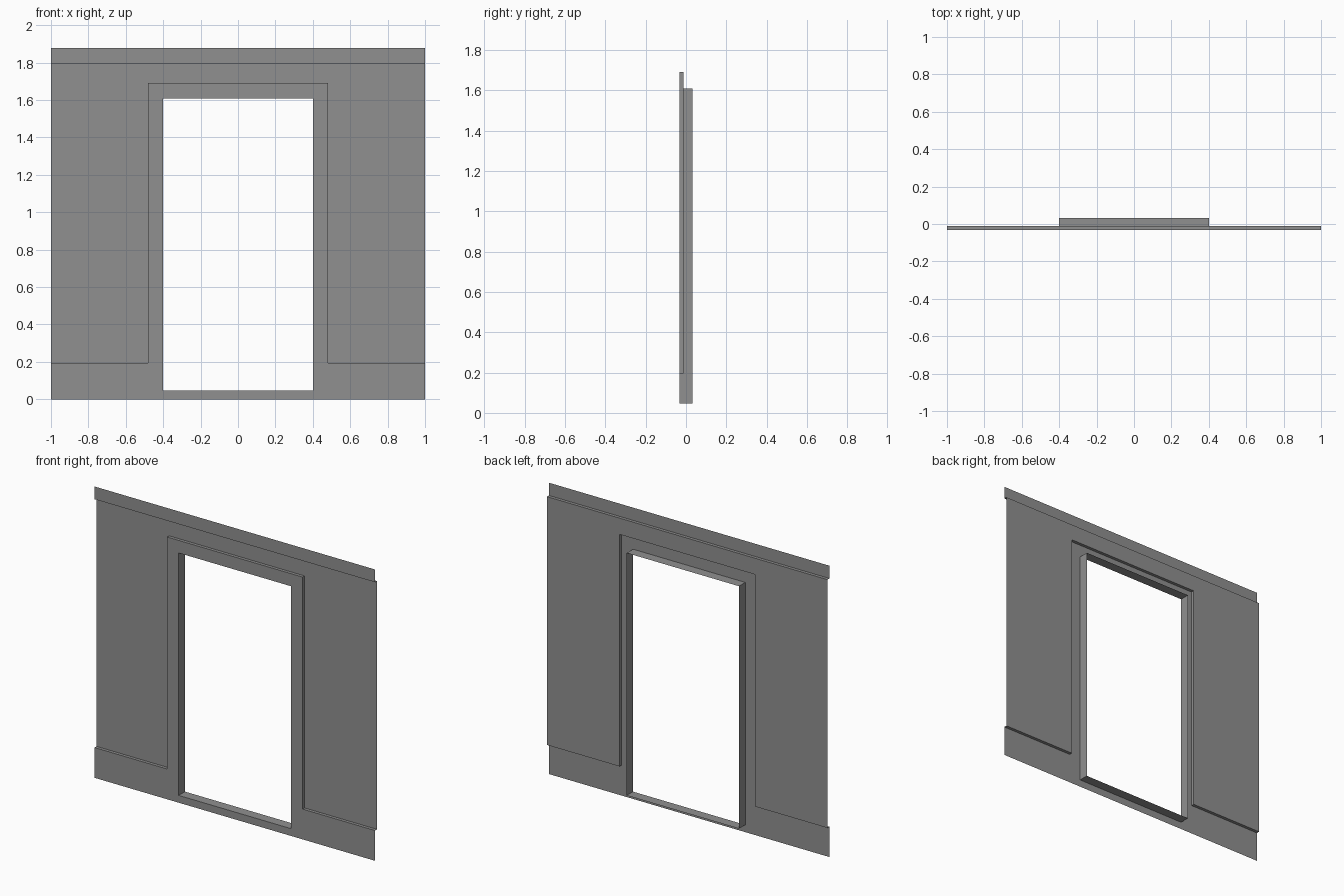
import bpy, bmesh

if "Cube" in bpy.data.objects:
    bpy.data.objects.remove(bpy.data.objects["Cube"])

FRONT, PANEL, BACK = -0.032, -0.012, 0.032   # depth planes
H, CORNICE, BASE = 1.877, 1.795, 0.195       # heights
FX, FZ = 0.482, 1.69                         # outer edge of door surround
DX, DZ0, DZ1 = 0.4, 0.047, 1.609             # door opening

# Dark grey paint
paint = bpy.data.materials.new("dark_grey")
paint.diffuse_color = (0.28, 0.28, 0.28, 1)
paint.use_nodes = True
paint.node_tree.nodes["Principled BSDF"].inputs["Base Color"].default_value = paint.diffuse_color


def half_part(name, sheets=(), ribbons=()):
    """Right half from flat (x, z) outlines and paths swept in depth, mirrored."""
    bm = bmesh.new()
    for outline, y in sheets:
        bm.faces.new([bm.verts.new((x, y, z)) for x, z in outline])
    for path, y0, y1 in ribbons:
        a = [bm.verts.new((x, y0, z)) for x, z in path]
        b = [bm.verts.new((x, y1, z)) for x, z in path]
        for i in range(len(path) - 1):
            bm.faces.new((a[i], a[i + 1], b[i + 1], b[i]))
    bmesh.ops.remove_doubles(bm, verts=bm.verts[:], dist=1e-5)
    me = bpy.data.meshes.new(name)
    bm.to_mesh(me)
    bm.free()
    me.materials.append(paint)
    ob = bpy.data.objects.new(name, me)
    bpy.context.collection.objects.link(ob)
    mod = ob.modifiers.new("Mirror", 'MIRROR')
    mod.use_axis[0] = True
    mod.use_clip = True
    return ob


# Shared profile: top of surround, down its side, along top of skirting
surround = [(0, FZ), (FX, FZ), (FX, BASE), (1, BASE)]
# Door opening, traced from threshold up to the head
opening = [(0, DZ0), (DX, DZ0), (DX, DZ1), (0, DZ1)]

# Recessed wall panel
half_part("wall_panel", [(surround + [(1, CORNICE), (0, CORNICE)], PANEL)])

# Raised skirting and door surround with the ledge back to the panel
half_part("skirting_and_surround",
          [([(0, 0), (1, 0)] + surround[::-1] + opening[::-1], FRONT)],
          [(surround, FRONT, PANEL)])

# Raised band along the top with its underside
half_part("top_band",
          [([(0, CORNICE), (1, CORNICE), (1, H), (0, H)], FRONT)],
          [([(1, CORNICE), (0, CORNICE)], FRONT, PANEL)])

# Lining of the doorway, running through to the back
half_part("door_lining", ribbons=[(opening, FRONT, BACK)])
